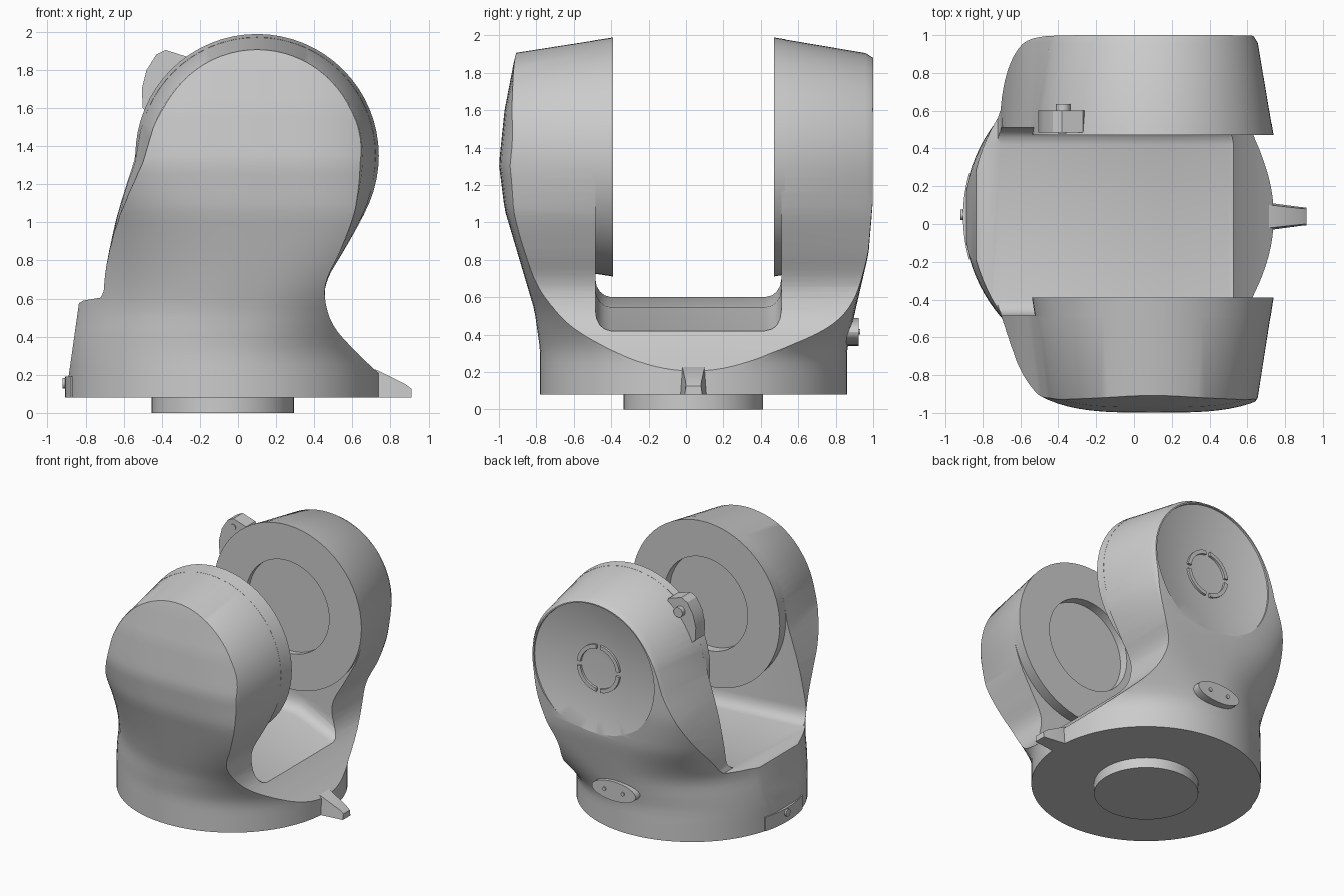
import bpy, bmesh, math
from mathutils import Vector

if "Cube" in bpy.data.objects:
    bpy.data.objects.remove(bpy.data.objects["Cube"])

CX, CZ, R = 0.10, 1.35, 0.638        # joint axis (runs along y) and radius
BX, BY, BR = -0.08, 0.04, 0.82       # round base centre and radius


def finish(ob, angle=25):
    bpy.ops.object.select_all(action='DESELECT')
    ob.select_set(True)
    bpy.context.view_layer.objects.active = ob
    bpy.ops.object.shade_smooth_by_angle(angle=math.radians(angle))


def loft(name, rings):
    """Skin a list of equal-length closed rings and cap both ends."""
    bm = bmesh.new()
    vs = [[bm.verts.new(p) for p in r] for r in rings]
    n = len(rings[0])
    for a, b in zip(vs, vs[1:]):
        for i in range(n):
            j = (i + 1) % n
            bm.faces.new((a[i], a[j], b[j], b[i]))
    bm.faces.new(vs[0])
    bm.faces.new(vs[-1])
    bmesh.ops.recalc_face_normals(bm, faces=bm.faces)
    me = bpy.data.meshes.new(name)
    bm.to_mesh(me)
    bm.free()
    ob = bpy.data.objects.new(name, me)
    bpy.context.collection.objects.link(ob)
    finish(ob)
    return ob


def prism(name, pts, y0, y1):
    return loft(name, [[(x, y, z) for x, z in pts] for y in (y0, y1)])


def oval(x, z, rx, rz, n=32):
    return [(x + rx * math.cos(2 * math.pi * i / n),
             z + rz * math.sin(2 * math.pi * i / n)) for i in range(n)]


def lathe(name, prof, x=CX, z=CZ, n=64):
    """Turn (radius, y) pairs about an axis parallel to y."""
    return loft(name, [[(px, y, pz) for px, pz in oval(x, z, r, r, n)] for r, y in prof])


def boolean(ob, cutter, op):
    m = ob.modifiers.new(op, 'BOOLEAN')
    m.object, m.operation, m.solver = cutter, op, 'EXACT'
    bpy.context.view_layer.objects.active = ob
    bpy.ops.object.modifier_apply(modifier=m.name)
    bpy.data.objects.remove(cutter)


def spline(pts, steps=4):
    """Catmull-Rom curve through 2D points."""
    p = [Vector(q) for q in [pts[0]] + pts + [pts[-1]]]
    out = []
    for a, b, c, d in zip(p, p[1:], p[2:], p[3:]):
        for k in range(steps):
            t = k / steps
            q = 0.5 * (2*b + (c-a)*t + (2*a-5*b+4*c-d)*t*t + (3*b-a-3*c+d)*t**3)
            out.append((q.x, q.y))
    return out + [pts[-1]]


def smooth(z, a, b):
    t = min(1, max(0, (z - a) / (b - a)))
    return t * t * (3 - 2 * t)


def table(z, pts):
    for (z0, v0), (z1, v1) in zip(pts, pts[1:]):
        if z <= z1:
            return v0 + (v1 - v0) * max(0, z - z0) / (z1 - z0)
    return pts[-1][1]


# Front silhouette: right flank, round top, left flank with step
right = spline([(.80, .15), (.73, .215), (.61, .33), (.50, .46), (.457, .60),
                (.475, .71), (.56, .855), (.665, 1.04), (.71, 1.16)])
arc = [(CX + R * math.cos(math.radians(a)), CZ + R * math.sin(math.radians(a)))
       for a in range(-10, 166, 5)]
left = spline([(-.55, 1.32), (-.635, 1.04), (-.69, .78), (-.705, .64)], 3)
outline = [(.80, .08)] + right + arc + left + [
    (-.72, .605), (-.81, .59), (-.835, .577), (-.905, .08)]


def tapered(y, s):
    ring = []
    for x, z in outline:
        k = 1 - (1 - s) * (smooth(z, .55, 1.25) if x > CX else smooth(z, .7, 1.75))
        ring.append((CX + (x - CX) * k, y, CZ + (z - CZ) * k if z > CZ else z))
    return ring


body = loft("fork_body", [tapered(y, s) for y, s in (
    (-1.05, .76), (-.96, .83), (-.92, .87), (-.39, 1), (.47, 1), (.96, .87), (1.05, .78))])

# Plan shape: round at the base, broad and squarer at joint height
front_y = [(0, -.78), (.32, -.78), (.53, -.81), (.8, -.89), (1.07, -.97),
           (1.31, -1.0), (1.6, -.97), (1.86, -.92), (2.1, -.86)]
back_y = [(0, .86), (.32, .86), (.53, .905), (.83, .975), (1.12, 1.0), (2.1, 1.0)]
stack = []
for i in range(43):
    z = i * .05
    w = smooth(z, .25, 1.05)
    ring = []
    for j in range(96):
        a = 2 * math.pi * j / 96
        c, s = math.cos(a), math.sin(a)
        back = s > 0
        sq = w if c > 0 else smooth(z, .5, 1.45)
        e = 2 / (2 + sq * (5 if back else 1.4))
        ext = table(z, back_y) - BY if back else BY - table(z, front_y)
        ring.append((BX + (CX - BX) * w + (BR + .08 * w) * math.copysign(abs(c) ** e, c),
                     BY + ext * math.copysign(abs(s) ** e, s), z))
    stack.append(ring)
boolean(body, loft("plan_cutter", stack), 'INTERSECT')

# Channel between the two arms, with rounded lower corners
floor = [(-1.2, .60), (-.70, .60), (.20, .545), (.50, .42), (1.2, .42)]
boolean(body, loft("channel_cutter", [
    [(x, y, z + d) for x, z in floor] + [(1.2, y, 2.3), (-1.2, y, 2.3)]
    for y, d in ((-.485, .10), (-.478, .06), (-.46, .03), (-.435, .01), (-.40, 0),
                 (.42, 0), (.46, .01), (.485, .03), (.503, .06), (.51, .10))]),
    'DIFFERENCE')

# Dished cover on the back arm
boolean(body, lathe("dish_cutter", [(.10, .925), (.20, .928), (.40, .955), (.52, .985), (.535, 1.2)]),
        'DIFFERENCE')
finish(body)

# Joint rings facing each other, with a round recess
lathe("front_joint_ring", [(.622, -.50), (.639, -.39), (.36, -.39), (.36, -.46)])
lathe("back_joint_ring", [(.629, .53), (.639, .47), (.36, .47), (.36, .53)])

# Mounting spigot below
loft("base_spigot", [[(x, y, z) for x, y in oval(BX, BY, .373, .373, 64)] for z in (0, .085)])

# Pointer tab on the right
loft("pointer_tab", [[(x, BY - w, .08), (x, BY + w, .08), (x, BY + w * .85, h), (x, BY - w * .85, h)]
                     for x, w, h in ((.62, .07, .25), (.73, .07, .225), (.88, .05, .15), (.912, .047, .125))])

# Stop bracket and pin on the back arm
prism("stop_bracket", [(-.44, 1.55), (-.50, 1.60), (-.505, 1.70), (-.48, 1.80), (-.43, 1.88),
                       (-.38, 1.905), (-.27, 1.87), (-.24, 1.80)], .485, .60)
lathe("bracket_pin", [(.038, .58), (.038, .635)], -.375, 1.80, 20)
lathe("bracket_rivet", [(.022, .50), (.022, .479)], -.38, 1.84, 20)

# Oval connector plate with two screws
prism("connector_plate", oval(-.02, .415, .19, .075), .80, .922)
for i, x in enumerate((-.10, .06)):
    lathe(f"connector_screw_{i + 1}", [(.015, .90), (.015, .93)], x, .415, 12)

# Segmented ring on the dished cover
for q in range(4):
    angs = [math.radians(90 * q + 6 + 78 * k / 8) for k in range(9)]
    pts = [(CX + r * math.cos(a), CZ + r * math.sin(a))
           for r, seq in ((.155, angs), (.185, angs[::-1])) for a in seq]
    prism(f"cover_ring_segment_{q + 1}", pts, .91, .945)

# Curved index plate and bolt on the left of the base
sector = [math.radians(180 + d) for d in range(-16, 17, 4)]
plate = [(BX + r * math.cos(a), BY + r * math.sin(a))
         for r, seq in ((.78, sector), (.828, sector[::-1])) for a in seq]
loft("index_plate", [[(x, y, z) for x, y in plate] for z in (.082, .19)])
loft("index_bolt", [[(x, y, z) for y, z in oval(.05, .155, .028, .028, 16)] for x in (-.86, -.92)])
